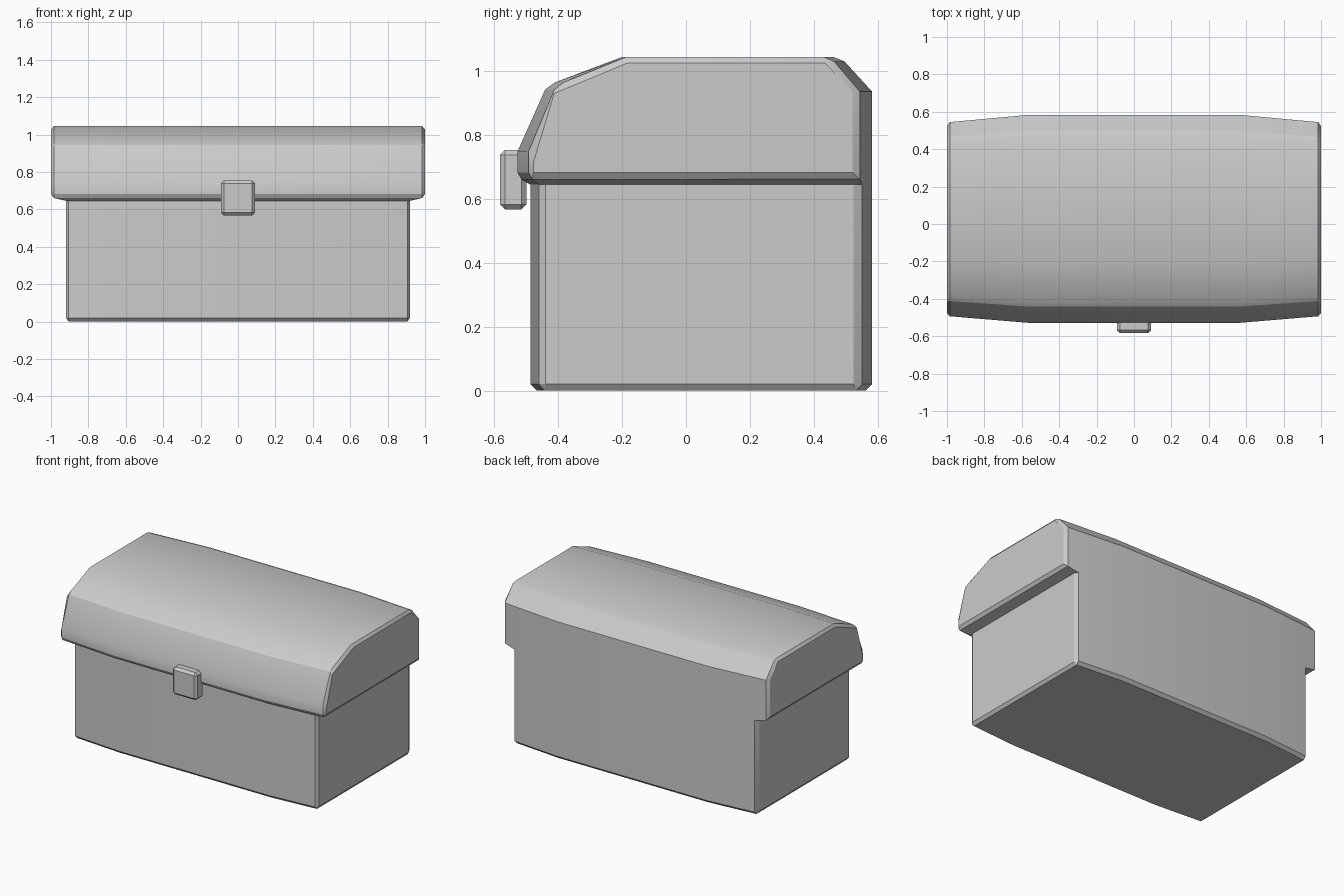
import bpy, bmesh, math

if "Cube" in bpy.data.objects:
    bpy.data.objects.remove(bpy.data.objects["Cube"])


def taper(x):
    # walls run straight to |x| = 0.57, then narrow towards the ends
    return 1 - max(0, abs(x) - 0.57) * 0.158


def section(profile, x):
    return [(x, y * taper(x), z) for y, z in profile]


def loft(bm, rings, closed):
    vs = [[bm.verts.new(p) for p in ring] for ring in rings]
    n = len(vs[0])
    for a, b in zip(vs, vs[1:]):
        for i in range(n if closed else n - 1):
            j = (i + 1) % n
            bm.faces.new((a[i], a[j], b[j], b[i]))
    return vs


def finish(bm, name):
    bmesh.ops.remove_doubles(bm, verts=bm.verts, dist=0.0005)
    bmesh.ops.recalc_face_normals(bm, faces=bm.faces)
    mesh = bpy.data.meshes.new(name)
    bm.to_mesh(mesh)
    bm.free()
    ob = bpy.data.objects.new(name, mesh)
    bpy.context.collection.objects.link(ob)
    bpy.ops.object.select_all(action='DESELECT')
    ob.select_set(True)
    bpy.context.view_layer.objects.active = ob
    bpy.ops.object.shade_smooth_by_angle(angle=math.radians(25))
    return ob


def mirrored(end, half):
    # full run of rings from -x to +x
    neg = [[(-x, y, z) for x, y, z in r] for r in half]
    return [[(-x, y, z) for x, y, z in end]] + neg[::-1] + half + [end]


# chest body: open-topped box with chamfered corners
body = [(-0.487, 0.645), (-0.487, 0.02), (-0.467, 0), (0.563, 0), (0.583, 0.02), (0.583, 0.645)]
body_end = [(0.92, y, z) for y, z in
            [(-0.44, 0.645), (-0.44, 0.02), (-0.44, 0.02), (0.525, 0.02), (0.525, 0.02), (0.525, 0.645)]]
bm = bmesh.new()
vs = loft(bm, mirrored(body_end, [section(body, x) for x in (0.57, 0.905)]), False)
for ring in (vs[0], vs[-1]):
    bm.faces.new([ring[i] for i in (0, 1, 3, 5)])
finish(bm, "chest_body")

# lid: domed profile, back wall flush with the body
lid = [(-0.487, 0.645), (-0.515, 0.661), (-0.528, 0.683), (-0.528, 0.749), (-0.441, 0.944),
       (-0.41, 0.966), (-0.201, 1.045), (0.463, 1.045), (0.497, 1.031), (0.583, 0.937), (0.583, 0.645)]
rim = [(-0.515, 0.661)] + lid[1:-1] + [(0.583, 0.663)]
cap = [(1.0, y, z) for y, z in
       [(-0.478, 0.683), (-0.478, 0.683), (-0.478, 0.683), (-0.478, 0.715), (-0.413, 0.931),
        (-0.413, 0.931), (-0.182, 1.027), (0.435, 1.027), (0.435, 1.027), (0.522, 0.937), (0.522, 0.683)]]
bm = bmesh.new()
half = [section(lid, x) for x in (0.57, 0.915)] + [section(rim, 0.985)]
vs = loft(bm, mirrored(cap, half), False)
for end, outer, inner in ((vs[0], vs[1], vs[2]), (vs[-1], vs[-2], vs[-3])):
    bm.faces.new([end[i] for i in (0, 3, 4, 6, 7, 9, 10)])
    # overhanging underside
    bm.faces.new((end[0], end[10], outer[10], outer[0]))
    bm.faces.new((outer[0], outer[10], inner[10], inner[0]))
finish(bm, "chest_lid")

# latch: small chamfered block
bm = bmesh.new()
bmesh.ops.create_cube(bm, size=1)
for v in bm.verts:
    v.co = (v.co.x * 0.184, v.co.y * 0.083 - 0.5415, v.co.z * 0.187 + 0.661)
bmesh.ops.bevel(bm, geom=bm.edges[:], offset=0.016, segments=1, affect='EDGES')
finish(bm, "latch")
